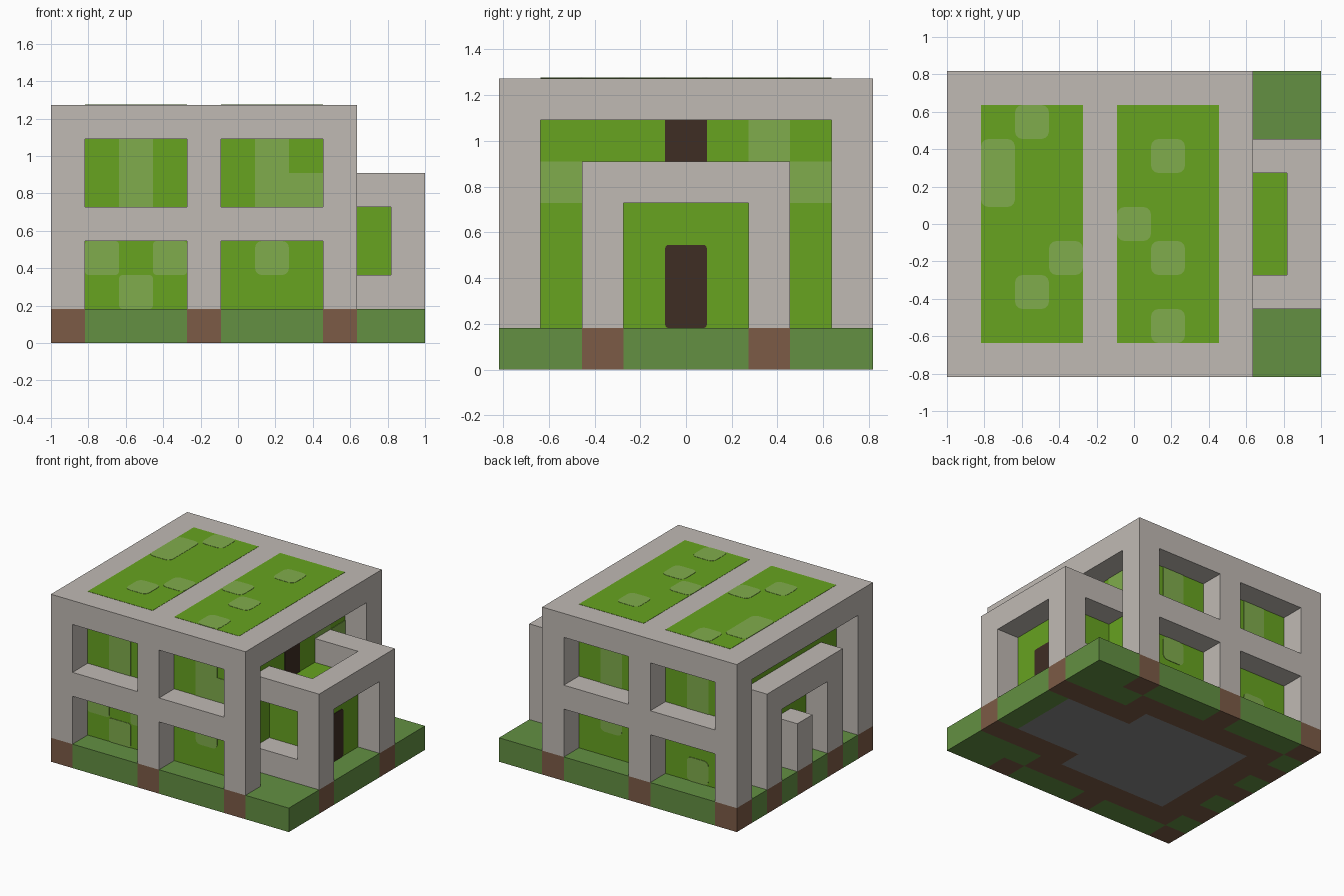
import bpy
import bmesh
from mathutils import Vector

if "Cube" in bpy.data.objects:
    bpy.data.objects.remove(bpy.data.objects["Cube"], do_unlink=True)

U = 2 / 11                      # one block
NX, NY = 11, 9                  # footprint in blocks
ORIGIN = Vector((-NX / 2, -NY / 2, 0))


def material(name, hex_code):
    """Flat material from an sRGB hex code."""
    def linear(c):
        return c / 12.92 if c <= 0.04045 else ((c + 0.055) / 1.055) ** 2.4
    rgb = [linear(int(hex_code[n:n + 2], 16) / 255) for n in (0, 2, 4)]
    mat = bpy.data.materials.new(name)
    mat.use_nodes = True
    mat.diffuse_color = (*rgb, 1)
    bsdf = next(n for n in mat.node_tree.nodes if n.type == 'BSDF_PRINCIPLED')
    bsdf.inputs["Base Color"].default_value = (*rgb, 1)
    return mat


STONE = material("pale stone", "C0BAB4")
LEAF = material("leaf green", "67A320")
LIGHT = material("light leaf green", "80AC4C")
GRASS = material("grass green", "639042")
DIRT = material("dirt brown", "7C5B46")
WOOD = material("dark wood", "3F2D24")
SLATE = material("slate grey", "888888")


def finish(name, bm, *mats):
    mesh = bpy.data.meshes.new(name)
    bm.to_mesh(mesh)
    bm.free()
    for mat in mats:
        mesh.materials.append(mat)
    obj = bpy.data.objects.new(name, mesh)
    bpy.context.collection.objects.link(obj)
    return obj


def add_box(bm, lo, hi):
    """Box between two corners in block coordinates."""
    lo, hi = Vector(lo), Vector(hi)
    verts = bmesh.ops.create_cube(bm, size=1)["verts"]
    for v in verts:
        v.co = Vector([(lo[a] + hi[a]) / 2 + v.co[a] * (hi[a] - lo[a])
                       for a in range(3)])
        v.co = (v.co + ORIGIN) * U
    return verts


def blocks(name, mat, *boxes):
    bm = bmesh.new()
    for lo, hi in boxes:
        add_box(bm, lo, hi)
    return finish(name, bm, mat)


def plate(name, mat, axis, at, side, lo, hi, lift=0.02, radius=0.0):
    """Thin painted plate on a wall: lo and hi span the two other axes."""
    a, b = list(lo), list(hi)
    a.insert(axis, min(at, at + side * lift))
    b.insert(axis, max(at, at + side * lift))
    bm = bmesh.new()
    add_box(bm, a, b)
    if radius:
        edges = [e for e in bm.edges
                 if abs((e.verts[0].co - e.verts[1].co)[axis]) > 1e-5]
        bmesh.ops.bevel(bm, geom=edges, offset=radius * U, segments=3,
                        profile=0.5, affect='EDGES')
    return finish(name, bm, mat)


# Ground slab, coloured block by block
def ground_index(i, j):
    m = min(j, NY - 1 - j)                      # mirrored row
    if (2 <= i <= 6 and m >= 2) or (7 <= i <= 9 and m >= 3):
        return 2                                # floor under the rooms
    front = m == 0 and i % 4
    left = i == 0 and m % 2
    right = (i >= 9 and m < 2) or (i == 8 and m == 1) or (i == 10 and m > 2)
    return 0 if front or left or right else 1


bm = bmesh.new()
bmesh.ops.create_grid(bm, x_segments=NX, y_segments=NY, size=0.5)
for v in bm.verts:
    v.co = Vector((v.co.x * NX * U, v.co.y * NY * U, 0))
top = bmesh.ops.extrude_face_region(bm, geom=bm.faces[:])["geom"]
bmesh.ops.translate(bm, vec=(0, 0, U),
                    verts=[g for g in top if isinstance(g, bmesh.types.BMVert)])
bmesh.ops.recalc_face_normals(bm, faces=bm.faces[:])
for f in bm.faces:
    p = (f.calc_center_median() - f.normal * U / 2) / U - ORIGIN
    f.material_index = ground_index(int(p.x), int(p.y))
finish("ground_slab", bm, GRASS, DIRT, SLATE)

# Hedge walls and roof
blocks("hedge_walls", LEAF, ((1, 1, 1), (8, 8, 6)))
blocks("porch_hedge", LEAF, ((8, 3, 1), (10, 6, 4)))
blocks("roof_slab", STONE, ((0, 0, 6), (9, 9, 7)))

# Front and back stone window frames
for name, j in (("front", 0), ("back", 8)):
    posts = [((i, j, 1), (i + 1, j + 1, 6)) for i in (0, 4, 8)]
    beams = [((i, j, 3), (i + 3, j + 1, 4)) for i in (1, 5)]
    blocks(name + "_frame", STONE, *posts, *beams)

# Left side arch with a stone post inside
blocks("left_arch", STONE, ((0, 2, 1), (1, 3, 4)), ((0, 6, 1), (1, 7, 4)),
       ((0, 2, 4), (1, 7, 5)))
blocks("left_post", STONE, ((0, 4, 1), (1, 5, 3)))

# Right porch: posts, sills and the balcony rail
for name, j in (("front", 2), ("back", 6)):
    blocks("porch_" + name + "_side", STONE,
           ((10, j, 1), (11, j + 1, 4)),
           ((8, j, 1), (10, j + 1, 2)),
           ((8, j, 4), (11, j + 1, 5)))
blocks("balcony_front_rail", STONE, ((10, 3, 4), (11, 6, 5)))

# Doors
plate("lower_door", WOOD, 0, 10, 1, (4, 1), (5, 3), radius=0.08)
plate("balcony_door", WOOD, 0, 8, 1, (4, 4), (5, 6))

# Roof garden panels and lighter patches
for i in (1, 5):
    plate("roof_garden", LEAF, 2, 7, 1, (i, 1), (i + 3, 8), lift=0.01)
for i, j, rows in ((2, 7, 1), (1, 5, 2), (3, 3, 1), (2, 2, 1),
                   (6, 6, 1), (5, 4, 1), (6, 3, 1), (6, 1, 1)):
    plate("roof_patch", LIGHT, 2, 7, 1, (i, j), (i + 1, j + rows), radius=0.22)

# Lighter hedge patches: column, lowest row, rows, corner radius
for i, k, rows, r in ((2, 4, 2, 0), (6, 4, 2, 0), (7, 4, 1, 0), (1, 2, 1, 0.1),
                      (3, 2, 1, 0.1), (2, 1, 1, 0.1), (6, 2, 1, 0.2)):
    plate("front_patch", LIGHT, 1, 1, -1, (i, k), (i + 1, k + rows), radius=r)
for i, k, rows, r in ((6, 4, 2, 0), (2, 4, 2, 0), (6, 2, 1, 0.2), (2, 1, 1, 0.2)):
    plate("back_patch", LIGHT, 1, 8, 1, (i, k), (i + 1, k + rows), radius=r)
for j, k in ((6, 5), (7, 4), (1, 4)):
    plate("right_patch", LIGHT, 0, 8, 1, (j, k), (j + 1, k + 1))
